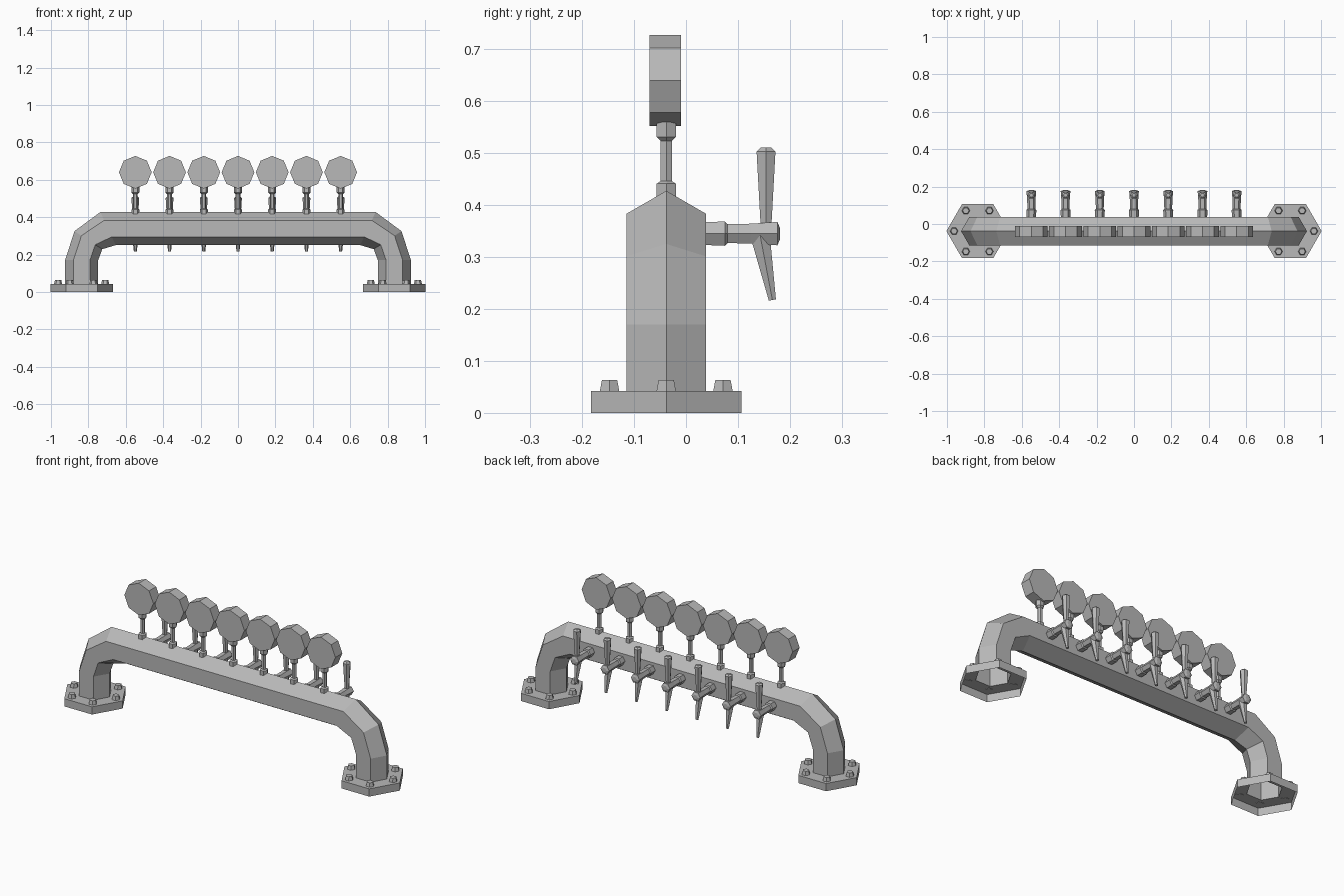
import bpy, bmesh
from math import sin, cos, pi, radians
from mathutils import Vector

cube = bpy.data.objects.get("Cube")
if cube:
    bpy.data.objects.remove(cube, do_unlink=True)

GREY = (0.48, 0.48, 0.48, 1)
metal = bpy.data.materials.new("grey_metal")
metal.use_nodes = True
metal.diffuse_color = GREY
metal.node_tree.nodes["Principled BSDF"].inputs["Base Color"].default_value = GREY

MID_Y = -0.038      # centre line of the tower
LEG_X = 0.836       # centre of each leg


def loft(name, rings, caps=True):
    """Skin a list of equal rings of points into one flat-shaded object."""
    bm = bmesh.new()
    rows = [[bm.verts.new(p) for p in ring] for ring in rings]
    n = len(rows[0])
    for a, b in zip(rows, rows[1:]):
        for i in range(n):
            j = (i + 1) % n
            bm.faces.new((a[i], a[j], b[j], b[i]))
    if caps:
        bm.faces.new(rows[0][::-1])
        bm.faces.new(rows[-1])
    bmesh.ops.recalc_face_normals(bm, faces=bm.faces)
    mesh = bpy.data.meshes.new(name)
    bm.to_mesh(mesh)
    bm.free()
    mesh.materials.append(metal)
    obj = bpy.data.objects.new(name, mesh)
    bpy.context.collection.objects.link(obj)
    return obj


def turned(name, origin, axis, profile, sides=6):
    """Turned part: profile is (distance along axis, radius), one corner on +x."""
    origin, axis = Vector(origin), Vector(axis).normalized()
    u = Vector((1, 0, 0))
    v = axis.cross(u)
    angles = [2 * pi * k / sides for k in range(sides)]
    return loft(name, [[origin + axis * d + (u * cos(a) + v * sin(a)) * r
                        for a in angles] for d, r in profile])


def tube_ring(x, z, tilt, radius, width, side):
    """Hexagon across the bent tube; tilt turns it from leg to beam."""
    t = radians(tilt)
    return [Vector((side * (x + radius * cos(a) * cos(t)),
                    MID_Y + width * sin(a),
                    z + radius * cos(a) * sin(t)))
            for a in (k * pi / 3 for k in range(6))]


# Bent hexagonal tube flaring into two open-bottomed flanges
R, FLANGE = 0.0885, 0.167
path = [(LEG_X, 0, 0, FLANGE, FLANGE),
        (LEG_X, 0.042, 0, FLANGE, FLANGE),
        (LEG_X, 0.042, 0, R, R),
        (LEG_X, 0.17, 0, R, R),
        (0.80, 0.277, 33, R, R),
        (0.695, 0.339, 65, 0.0975, R)]
left = [tube_ring(*p, 1) for p in path]
right = [tube_ring(*p, -1) for p in path]
loft("tower_tube", left + right[::-1], caps=False)

# Six bolts round each flange
for side, label in ((1, "left"), (-1, "right")):
    for k in range(6):
        a = k * pi / 3
        turned(f"{label}_bolt_{k + 1}",
               (side * LEG_X + 0.126 * cos(a), MID_Y + 0.126 * sin(a), 0.042),
               (0, 0, 1), [(-0.002, 0.022), (0.021, 0.017)])

# Seven taps, each with a badge on a stem
for i in range(7):
    x = (i - 3) * 0.183
    n = i + 1
    turned(f"badge_stem_{n}", (x, MID_Y, 0), (0, 0, 1),
           [(0.40, 0.0215), (0.441, 0.0215), (0.446, 0.0125),
            (0.523, 0.0125), (0.531, 0.0215), (0.56, 0.0215)])
    turned(f"badge_{n}", (x, -0.07, 0.64), (0, 1, 0),
           [(0, 0.0875), (0.06, 0.0875)], sides=8)
    turned(f"tap_body_{n}", (x, 0, 0.345), (0, 1, 0),
           [(0.03, 0.025), (0.075, 0.027), (0.08, 0.021),
            (0.125, 0.022), (0.176, 0.026), (0.181, 0.012)])
    turned(f"tap_handle_{n}", (x, 0.154, 0), (0, 0, 1),
           [(0.345, 0.011), (0.503, 0.021), (0.511, 0.011)])
    turned(f"tap_spout_{n}", (x, 0.142, 0.345), (0, 0.19, -1),
           [(0, 0.022), (0.13, 0.008)])
